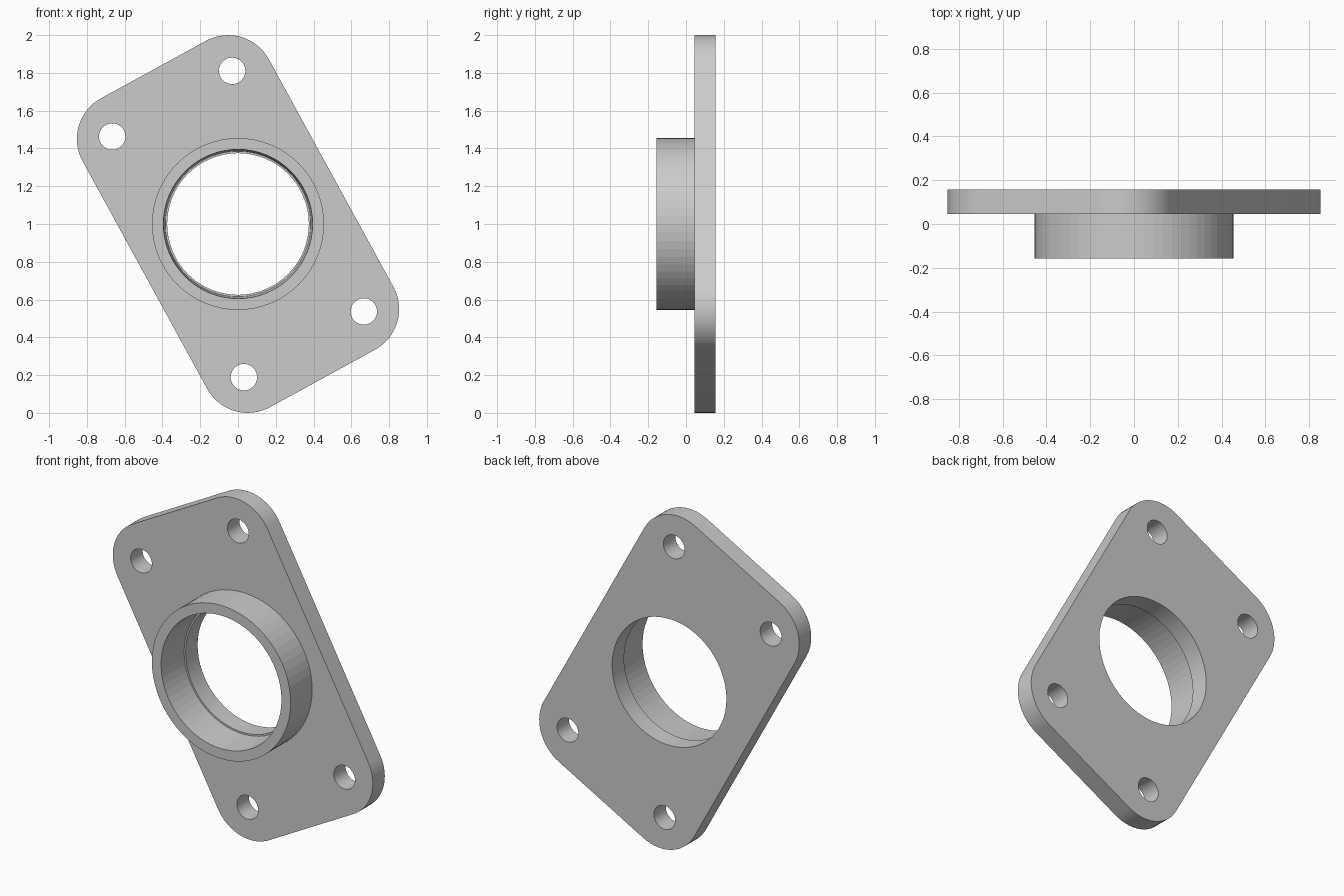
import bpy, bmesh
from math import sin, cos, pi, radians
from mathutils import Matrix

if "Cube" in bpy.data.objects:
    bpy.data.objects.remove(bpy.data.objects["Cube"])

TILT = radians(28.7)
CENTRE_Z = 1.0
Y_FRONT, Y_PLATE, Y_BACK = -0.157, 0.045, 0.157
HALF_W, HALF_H, CORNER_R = 0.562, 0.932, 0.245
HOLE_X, HOLE_Z, HOLE_R = 0.362, 0.726, 0.07
BORE_R, SEG = 0.375, 64


def arc(cx, cy, r, start, end, n):
    return [(cx + r * cos(start + (end - start) * i / n),
             cy + r * sin(start + (end - start) * i / n)) for i in range(n + 1)]


def circle(cx, cy, r, n):
    return arc(cx, cy, r, 0, 2 * pi, n)[:-1]


# flange plate: rounded outline with bore and four bolt holes
loops = [[]]
for k, (sx, sy) in enumerate([(1, 1), (-1, 1), (-1, -1), (1, -1)]):
    loops[0] += arc(sx * (HALF_W - CORNER_R), sy * (HALF_H - CORNER_R), CORNER_R,
                    k * pi / 2, (k + 1) * pi / 2, 16)
    loops.append(circle(sx * HOLE_X, sy * HOLE_Z, HOLE_R, 32))
loops.append(circle(0, 0, BORE_R, SEG))

curve = bpy.data.curves.new("flange_plate", 'CURVE')
curve.dimensions = '2D'
curve.fill_mode = 'BOTH'
curve.extrude = (Y_BACK - Y_PLATE) / 2
for pts in loops:
    s = curve.splines.new('POLY')
    s.points.add(len(pts) - 1)
    for p, (x, y) in zip(s.points, pts):
        p.co = (x, y, 0, 1)
    s.use_cyclic_u = True
plate = bpy.data.objects.new("flange_plate", curve)
bpy.context.collection.objects.link(plate)
bpy.context.view_layer.objects.active = plate
plate.select_set(True)
bpy.ops.object.convert(target='MESH')
plate = bpy.context.object

# stand the plate upright and tilt it
bm = bmesh.new()
bm.from_mesh(plate.data)
bmesh.ops.remove_doubles(bm, verts=bm.verts, dist=1e-5)
bm.transform(Matrix.Translation((0, (Y_PLATE + Y_BACK) / 2, CENTRE_Z))
             @ Matrix.Rotation(pi / 2, 4, 'X') @ Matrix.Rotation(TILT, 4, 'Z'))
bmesh.ops.recalc_face_normals(bm, faces=bm.faces)
bm.to_mesh(plate.data)
bm.free()

# collar: turned ring with slightly tapered bore, seated on the plate
profile = [(0.385, Y_PLATE), (0.395, Y_FRONT), (0.455, Y_FRONT), (0.455, Y_PLATE)]
bm = bmesh.new()
rings = [[bm.verts.new((x, y, z + CENTRE_Z)) for x, z in circle(0, 0, r, SEG)]
         for r, y in profile]
for a, b in zip(rings, rings[1:]):
    for i in range(SEG):
        j = (i + 1) % SEG
        bm.faces.new((a[i], b[i], b[j], a[j]))
bm.normal_update()
# the front rim must face -y
if next(f for f in bm.faces if abs(f.normal.y) > 0.9).normal.y > 0:
    bmesh.ops.reverse_faces(bm, faces=bm.faces)
mesh = bpy.data.meshes.new("collar")
bm.to_mesh(mesh)
bm.free()
collar = bpy.data.objects.new("collar", mesh)
bpy.context.collection.objects.link(collar)
